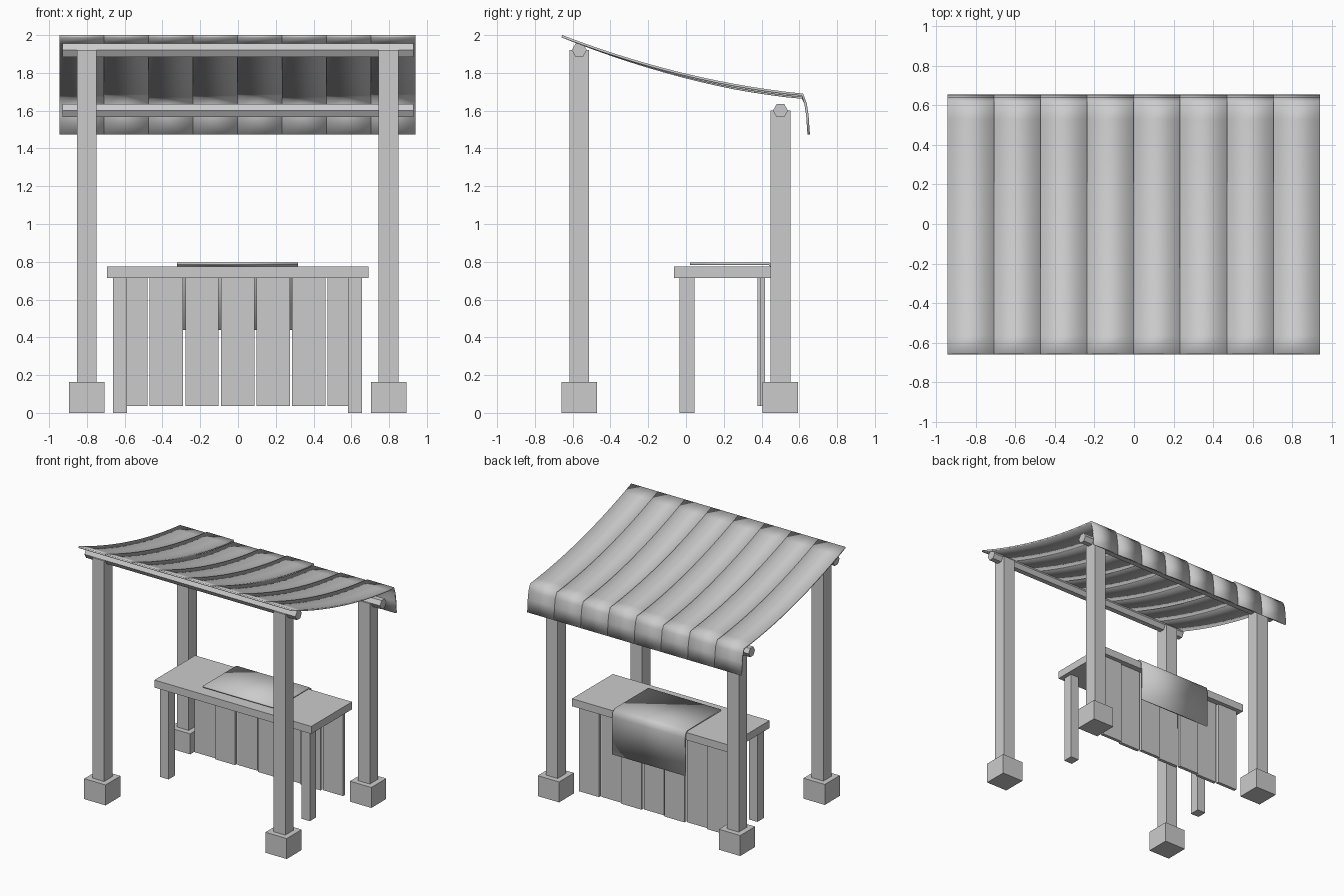
import bpy, bmesh, math
from mathutils import Matrix, Vector

cube = bpy.data.objects.get("Cube")
if cube:
    bpy.data.objects.remove(cube, do_unlink=True)

GREY = 0.6
mat = bpy.data.materials.new("plain grey")
mat.use_nodes = True
mat.diffuse_color = (GREY, GREY, GREY, 1)
mat.node_tree.nodes["Principled BSDF"].inputs["Base Color"].default_value = (GREY, GREY, GREY, 1)


def finish(name, bm):
    mesh = bpy.data.meshes.new(name)
    bm.to_mesh(mesh)
    bm.free()
    mesh.materials.append(mat)
    obj = bpy.data.objects.new(name, mesh)
    bpy.context.collection.objects.link(obj)
    return obj


def box(name, lo, hi):
    lo, hi = Vector(lo), Vector(hi)
    bm = bmesh.new()
    place = Matrix.Translation((lo + hi) / 2) @ Matrix.Diagonal((*(hi - lo), 1))
    bmesh.ops.create_cube(bm, size=1, matrix=place)
    return finish(name, bm)


def beam(name, y, z):
    # six-sided pole along x with corners pointing to the front and back
    bm = bmesh.new()
    place = Matrix.Translation((0, y, z)) @ Matrix.Rotation(math.pi / 2, 4, "Y")
    turn = Matrix.Rotation(math.pi / 2, 4, "Z")
    bmesh.ops.create_cone(bm, cap_ends=True, segments=6, radius1=0.04, radius2=0.04,
                          depth=1.86, matrix=place @ turn)
    ys = [v.co.y for v in bm.verts]
    if max(ys) - min(ys) < 0.075:
        bmesh.ops.rotate(bm, verts=bm.verts, cent=(0, y, z),
                         matrix=Matrix.Rotation(math.pi / 6, 3, "X"))
    return finish(name, bm)


def sheet(name, profile, x0, x1, thickness):
    # strip of cloth following a (y, z) profile, thickened inward
    bm = bmesh.new()
    rows = [[bm.verts.new((x, y, z)) for x in (x0, x1)] for y, z in profile]
    for a, b in zip(rows, rows[1:]):
        bm.faces.new((a[0], a[1], b[1], b[0]))
    obj = finish(name, bm)
    solid = obj.modifiers.new("thickness", "SOLIDIFY")
    solid.thickness = thickness
    solid.offset = -1
    bpy.ops.object.select_all(action="DESELECT")
    obj.select_set(True)
    bpy.context.view_layer.objects.active = obj
    bpy.ops.object.shade_smooth_by_angle(angle=math.radians(15))
    return obj


# Posts, footings and beams
for row, y, top in (("front", -0.565, 1.92), ("back", 0.5, 1.6)):
    for side, x in (("right", -0.8), ("left", 0.797)):
        box(f"{row}_{side}_footing", (x - 0.094, y - 0.094, 0), (x + 0.094, y + 0.094, 0.163))
        box(f"{row}_{side}_post", (x - 0.052, y - 0.052, 0.16), (x + 0.052, y + 0.052, top))
    beam(f"{row}_beam", y, top)

# Canopy: eight strips sagging by three different amounts, with a hanging back edge
FRONT, BACK, STEPS, STRIPS = -0.655, 0.62, 14, 8
WIDTH = 1.886 / STRIPS
for i in range(STRIPS):
    sag = (0.008, 0, 0.016)[i % 3]
    profile = []
    for s in range(STEPS + 1):
        t = s / STEPS
        drop = 0.18 * t * (1 - t) + sag * min(1, 1.4 * t)
        profile.append((FRONT + (BACK - FRONT) * t, 2 - 0.31 * t - drop))
    profile += [(0.639, 1.64), (0.649, 1.575), (0.656, 1.475)]
    x0 = -0.945 + i * WIDTH
    sheet(f"canopy_strip_{i + 1}", profile, x0, x0 + WIDTH, 0.013)

# Table: top, two front legs and a planked back panel
box("table_top", (-0.693, -0.063, 0.715), (0.69, 0.45, 0.775))
for side, x in (("right", -0.625), ("left", 0.62)):
    box(f"table_{side}_leg", (x - 0.037, -0.034, 0), (x + 0.037, 0.046, 0.715))
for i in range(7):
    x = (i - 3) * 0.1885 - 0.002
    y = 0.378 if i % 2 else 0.392
    box(f"panel_plank_{i + 1}", (x - 0.0885, y, 0.036), (x + 0.0885, y + 0.026, 0.716))

# Cloth lying on the table and hanging over its back edge
cloth = [(0.02, 0.796), (0.44, 0.796), (0.468, 0.775), (0.475, 0.74), (0.475, 0.44)]
sheet("table_cloth", cloth, -0.322, 0.318, 0.013)
